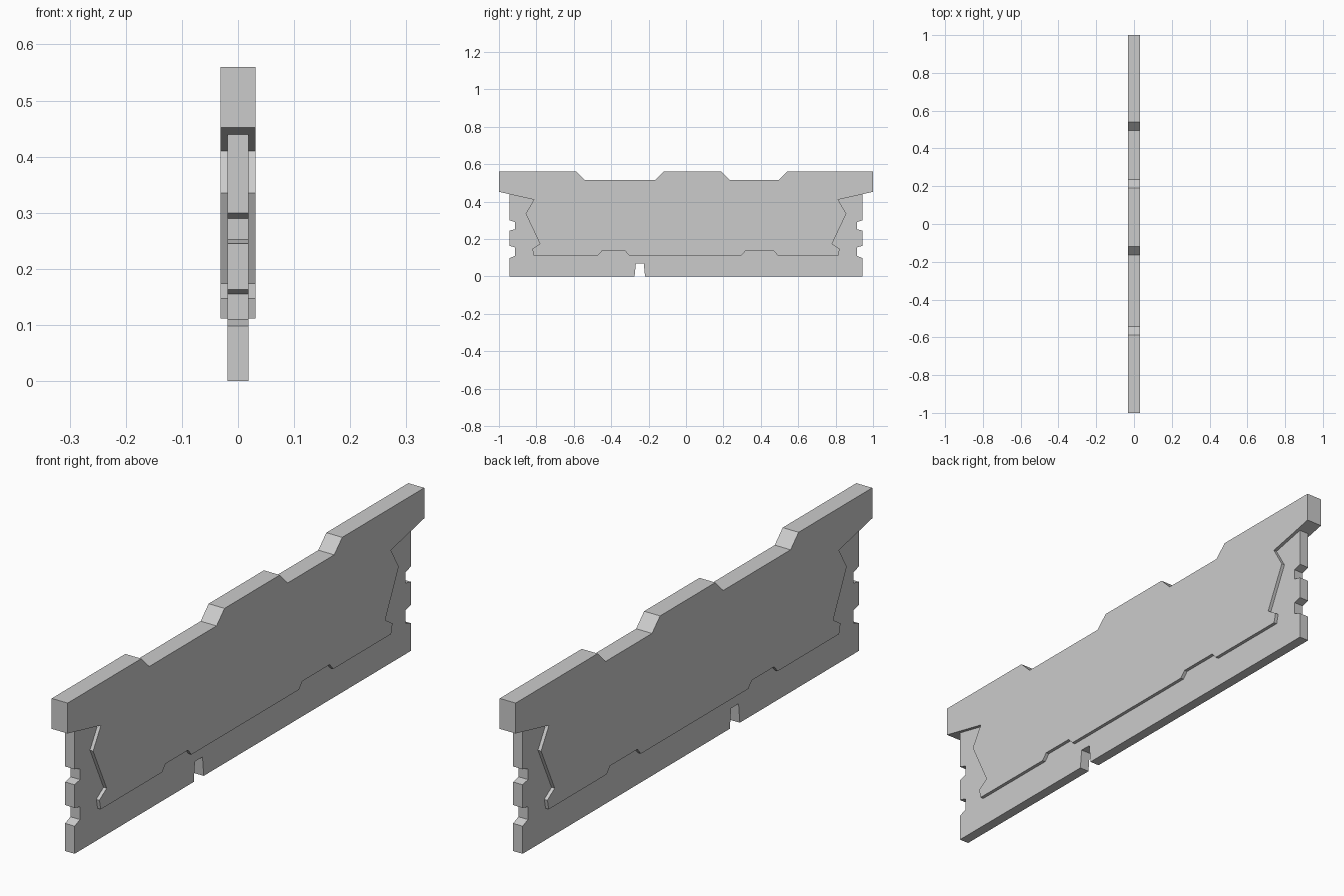
import bpy
import bmesh

cube = bpy.data.objects.get("Cube")
if cube:
    bpy.data.objects.remove(cube, do_unlink=True)

grey = bpy.data.materials.new("light grey")
grey.use_nodes = True
colour = (0.6, 0.6, 0.6, 1)
grey.diffuse_color = colour
grey.node_tree.nodes["Principled BSDF"].inputs["Base Color"].default_value = colour


def plate(name, outline, half):
    """Extrude a (y, z) outline into a plate centred on x = 0."""
    bm = bmesh.new()
    face = bm.faces.new([bm.verts.new((-half, y, z)) for y, z in outline])
    new = bmesh.ops.extrude_face_region(bm, geom=[face])["geom"]
    moved = [v for v in new if isinstance(v, bmesh.types.BMVert)]
    bmesh.ops.translate(bm, verts=moved, vec=(2 * half, 0, 0))
    bmesh.ops.recalc_face_normals(bm, faces=bm.faces)
    mesh = bpy.data.meshes.new(name)
    bm.to_mesh(mesh)
    bm.free()
    mesh.materials.append(grey)
    obj = bpy.data.objects.new(name, mesh)
    bpy.context.collection.objects.link(obj)


def mirrored(points):
    return [(-y, z) for y, z in reversed(points)]


def step(start, end, slope, outer, inner):
    """A trapezoid step in a straight edge."""
    return [(start, outer), (start + slope, inner), (end - slope, inner), (end, outer)]


# Circuit board with notched ends and a keyed lower edge
end = [(-0.943, 0.44), (-0.943, 0.30), (-0.913, 0.29), (-0.913, 0.252),
       (-0.943, 0.245), (-0.943, 0.163), (-0.913, 0.155), (-0.913, 0.11),
       (-0.943, 0.098), (-0.943, 0)]
key = step(-0.275, -0.219, 0.007, 0, 0.07)
plate("circuit_board", end + key + mirrored(end), 0.0188)

# Thicker heat spreader with a stepped crest and hooked ends
side = [(-1, 0.56), (-1, 0.452), (-0.813, 0.41), (-0.857, 0.335),
        (-0.781, 0.174), (-0.822, 0.147), (-0.814, 0.112)]
bottom = step(-0.47, -0.305, 0.02, 0.112, 0.135) + step(0.297, 0.49, 0.02, 0.112, 0.135)
crest = step(-0.587, -0.12, 0.045, 0.56, 0.515) + step(0.19, 0.54, 0.045, 0.56, 0.515)
plate("heat_spreader", side + bottom + mirrored(side) + crest[::-1], 0.0312)
